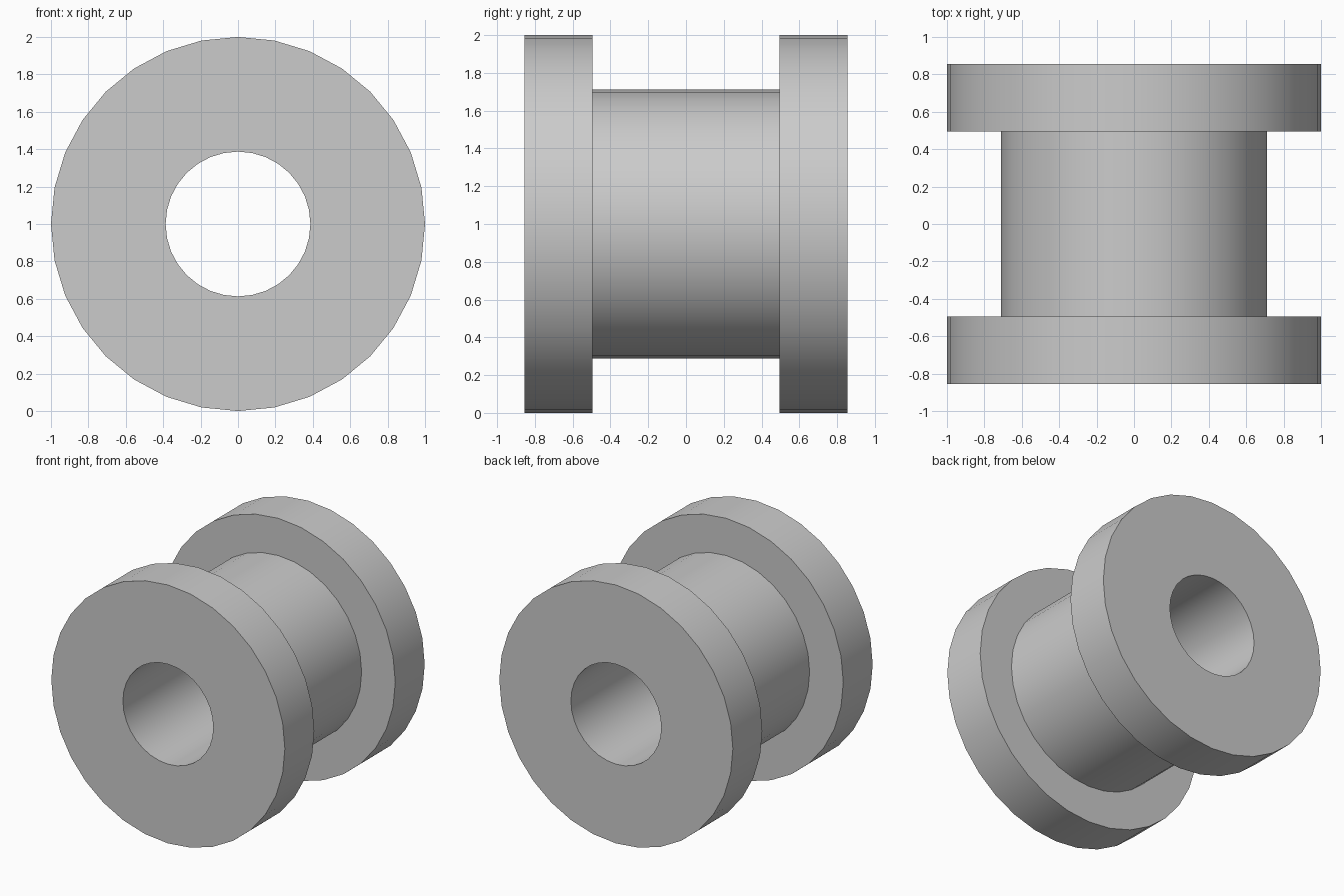
import bpy, bmesh
from math import sin, cos, tau

cube = bpy.data.objects.get("Cube")
if cube:
    bpy.data.objects.remove(cube, do_unlink=True)

SIDES = 32

# Material
grey = bpy.data.materials.new("plain grey")
grey.use_nodes = True
colour = (0.6, 0.6, 0.6, 1)
grey.diffuse_color = colour
grey.node_tree.nodes["Principled BSDF"].inputs["Base Color"].default_value = colour

# Half profile as (radius, y), running around the closed spool section
flange, barrel, bore = 1.0, 0.712, 0.387
end, shoulder = 0.855, 0.495
profile = [(bore, -end), (flange, -end), (flange, -shoulder), (barrel, -shoulder),
           (barrel, shoulder), (flange, shoulder), (flange, end), (bore, end)]

# Spool: profile turned around the y axis
bm = bmesh.new()
rings = []
for i in range(SIDES):
    a = tau * i / SIDES
    rings.append([bm.verts.new((r * sin(a), y, 1 + r * cos(a))) for r, y in profile])
for i in range(SIDES):
    here, there = rings[i], rings[(i + 1) % SIDES]
    for j in range(len(profile)):
        k = (j + 1) % len(profile)
        bm.faces.new((here[j], here[k], there[k], there[j]))
bmesh.ops.recalc_face_normals(bm, faces=bm.faces)

mesh = bpy.data.meshes.new("spool")
bm.to_mesh(mesh)
bm.free()
mesh.materials.append(grey)
spool = bpy.data.objects.new("spool", mesh)
bpy.context.collection.objects.link(spool)

# Smooth round walls, sharp rims
bpy.ops.object.select_all(action="DESELECT")
spool.select_set(True)
bpy.context.view_layer.objects.active = spool
bpy.ops.object.shade_smooth_by_angle(angle=0.6)
